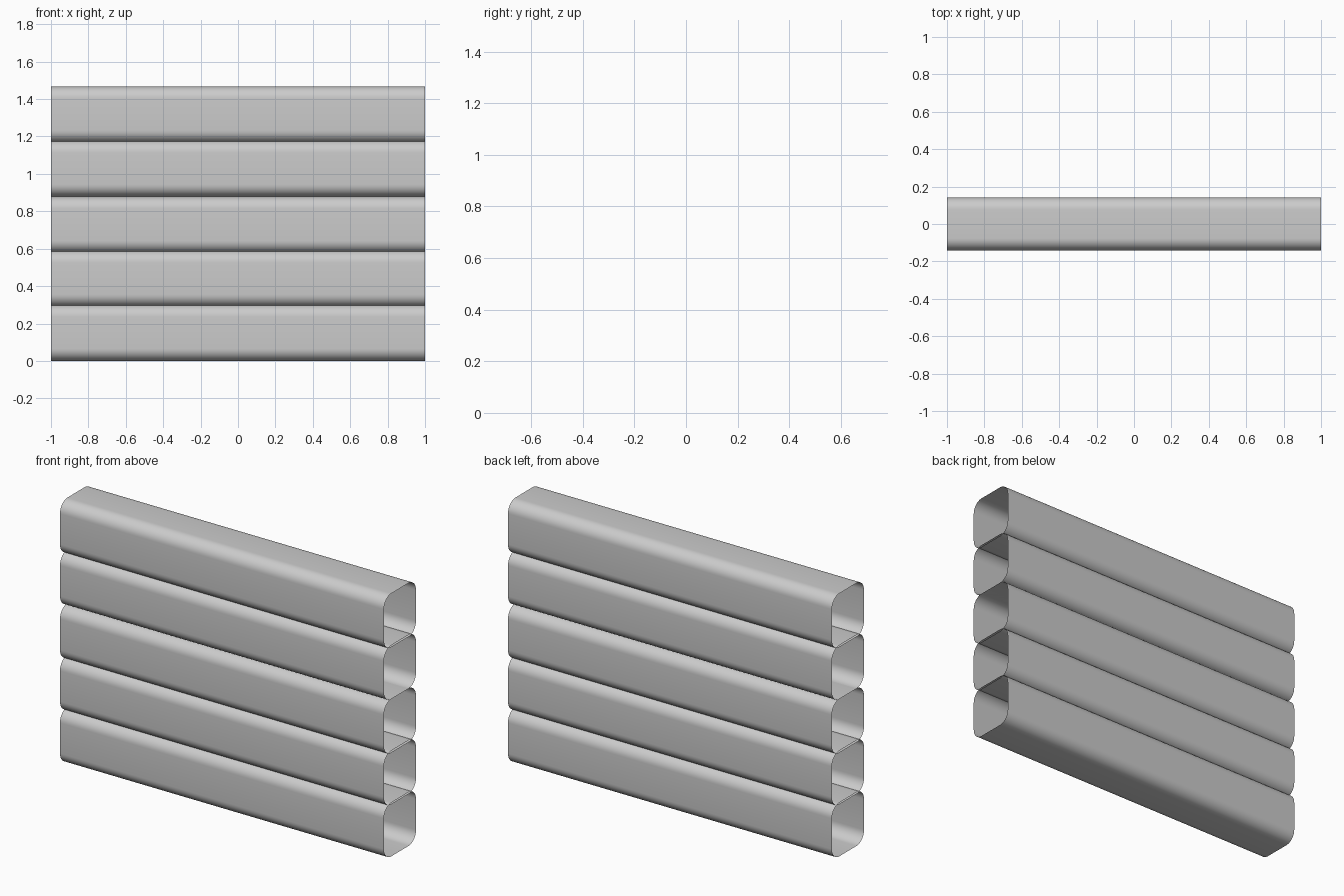
import bpy, bmesh, math

if "Cube" in bpy.data.objects:
    bpy.data.objects.remove(bpy.data.objects["Cube"])

WIDTH, HEIGHT, RADIUS, STEPS = 0.283, 0.30, 0.065, 10


def tube_section():
    # rounded rectangle in the y-z plane, resting on z = 0
    pts = []
    for i, (sy, sz) in enumerate([(1, 1), (-1, 1), (-1, -1), (1, -1)]):
        cy = sy * (WIDTH / 2 - RADIUS)
        cz = HEIGHT / 2 + sz * (HEIGHT / 2 - RADIUS)
        for s in range(STEPS + 1):
            a = math.pi / 2 * (i + s / STEPS)
            pts.append((cy + RADIUS * math.cos(a), cz + RADIUS * math.sin(a)))
    return pts


def make_tube(name, z):
    # open-ended thin shell running along x
    bm = bmesh.new()
    ends = [[bm.verts.new((x, y, z + h)) for y, h in tube_section()] for x in (-1, 1)]
    n = len(ends[0])
    for i in range(n):
        j = (i + 1) % n
        f = bm.faces.new((ends[0][i], ends[0][j], ends[1][j], ends[1][i]))
        f.normal_update()
        c = f.calc_center_median()
        if f.normal.y * c.y + f.normal.z * (c.z - z - HEIGHT / 2) < 0:
            f.normal_flip()
        f.smooth = True
    mesh = bpy.data.meshes.new(name)
    bm.to_mesh(mesh)
    bm.free()
    bpy.context.collection.objects.link(bpy.data.objects.new(name, mesh))


# stack of five tubes, nesting slightly into each other
for k, z in enumerate([0.0, 0.290, 0.578, 0.878, 1.167]):
    make_tube(f"stacked_tube_{k + 1}", z)
